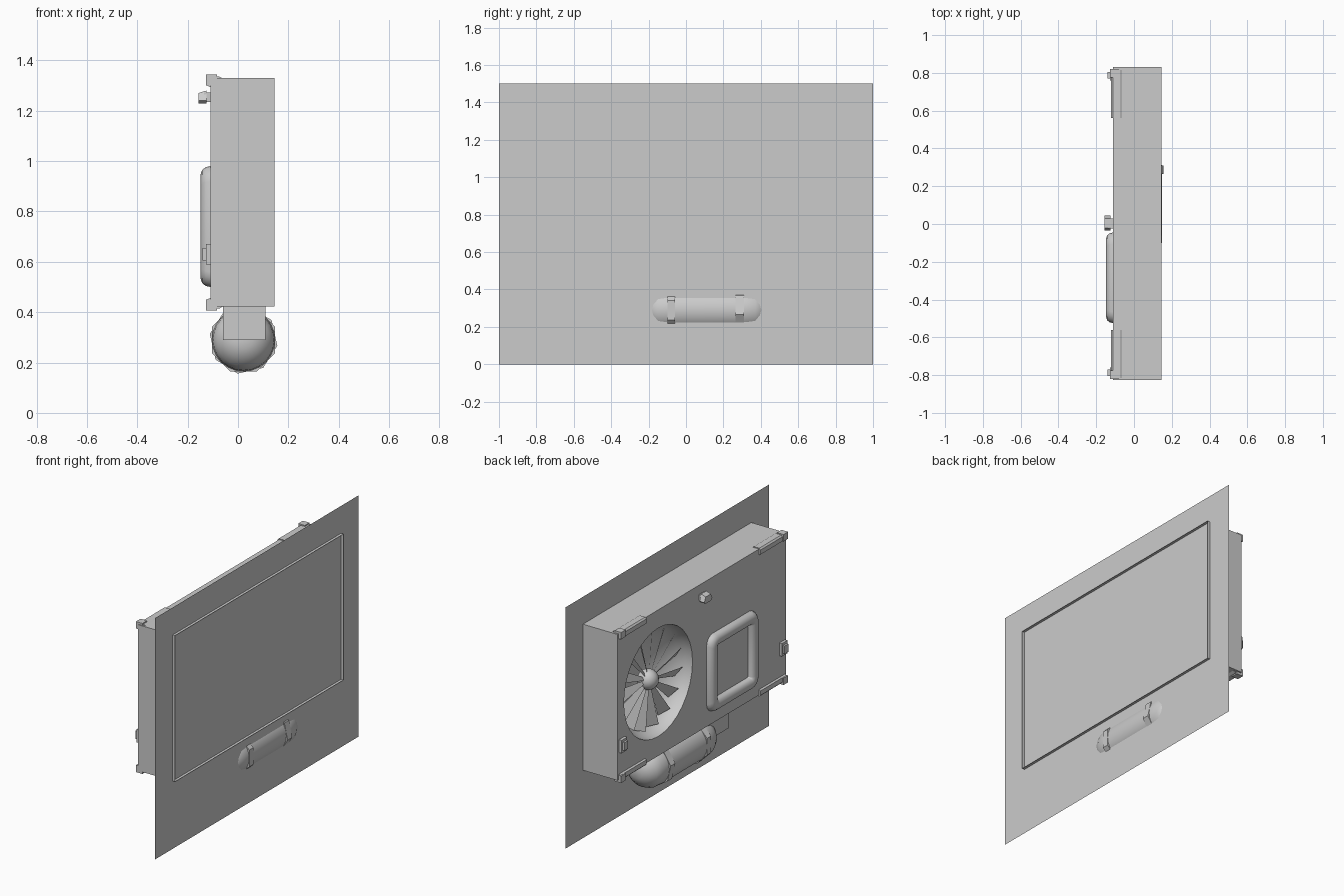
import bpy, bmesh
from math import sin, cos, pi, radians

cube = bpy.data.objects.get("Cube")
if cube:
    bpy.data.objects.remove(cube, do_unlink=True)

grey = bpy.data.materials.new("plain_grey")
grey.use_nodes = True
grey.diffuse_color = (0.6, 0.6, 0.6, 1)
grey.node_tree.nodes["Principled BSDF"].inputs["Base Color"].default_value = (0.6, 0.6, 0.6, 1)

WALL_X = 0.128      # wall sheet
BACK_X = -0.11      # back of the housing
MID_Z = 0.875       # housing centre height
FAN_Y, FAN_Z, FAN_R = 0.43, 0.88, 0.337


def finish(name, bm, smooth=False, recalc=True):
    if recalc:
        bmesh.ops.recalc_face_normals(bm, faces=bm.faces)
    mesh = bpy.data.meshes.new(name)
    bm.to_mesh(mesh)
    bm.free()
    mesh.materials.append(grey)
    obj = bpy.data.objects.new(name, mesh)
    bpy.context.collection.objects.link(obj)
    if smooth:
        bpy.ops.object.select_all(action='DESELECT')
        bpy.context.view_layer.objects.active = obj
        obj.select_set(True)
        bpy.ops.object.shade_smooth_by_angle(angle=radians(35))
    return obj


def loft(bm, rings):
    """Skin closed rings of equal point count."""
    rows = [[bm.verts.new(p) for p in ring] for ring in rings]
    for a, b in zip(rows, rows[1:]):
        for i in range(len(a)):
            j = (i + 1) % len(a)
            bm.faces.new((a[i], a[j], b[j], b[i]))
    return rows


def ring_y(y, r, n, turn=0.0, cx=0.022, cz=0.29):
    return [(cx + r * cos(2 * pi * i / n + turn), y, cz + r * sin(2 * pi * i / n + turn))
            for i in range(n)]


def ring_x(x, r, n, y=FAN_Y, z=FAN_Z):
    return [(x, y + r * cos(2 * pi * i / n), z + r * sin(2 * pi * i / n)) for i in range(n)]


def block(bm, x, y, z):
    """Box from (min, max) pairs."""
    rows = loft(bm, [[(px, y[0], z[0]), (px, y[1], z[0]), (px, y[1], z[1]), (px, y[0], z[1])]
                     for px in x])
    for row in rows:
        bm.faces.new(row)


# Wall sheet
bm = bmesh.new()
bm.faces.new([bm.verts.new((WALL_X, y, z)) for y, z in ((-1, 0), (1, 0), (1, 1.5), (-1, 1.5))])
finish("wall_sheet", bm, recalc=False)

# Open housing shell whose rim pokes through the wall, with a round fan hole in its back
bm = bmesh.new()
rows = loft(bm, [[(x, y, z) for y, z in ((-.825, .422), (.83, .422), (.83, 1.33), (-.825, 1.33))]
                 for x in (0.145, BACK_X)])
hole = [bm.verts.new(p) for p in ring_x(BACK_X, FAN_R, 32)]
edges = [bm.edges.new((hole[i], hole[(i + 1) % 32])) for i in range(32)]
edges += [bm.edges.get((rows[1][i], rows[1][(i + 1) % 4])) for i in range(4)]
bmesh.ops.triangle_fill(bm, edges=edges, use_beauty=True)
finish("housing", bm)

# Fan bowl
bm = bmesh.new()
steps = [radians(a) for a in range(0, 90, 12)]
rows = loft(bm, [ring_x(BACK_X + 0.2 * sin(a), FAN_R * cos(a), 32) for a in steps])
bm.faces.new(rows[-1])
finish("fan_bowl", bm, smooth=True)

# Fan hub
bm = bmesh.new()
bmesh.ops.create_uvsphere(bm, u_segments=16, v_segments=10, radius=0.062)
bmesh.ops.translate(bm, verts=bm.verts, vec=(BACK_X + 0.07, FAN_Y, FAN_Z))
finish("fan_hub", bm, smooth=True)

# Pitched fan blades, widening outwards
bm = bmesh.new()
BLADES = 15
pitch = radians(35)
for k in range(BLADES):
    a = 2 * pi * k / BLADES
    corners = []
    for r, half in ((0.05, -0.01), (0.3, -0.04), (0.3, 0.04), (0.05, 0.01)):
        side, depth = half * cos(pitch), half * sin(pitch)
        corners.append(bm.verts.new((BACK_X + 0.065 + depth,
                                     FAN_Y + r * cos(a) - side * sin(a),
                                     FAN_Z + r * sin(a) + side * cos(a))))
    bm.faces.new(corners)
finish("fan_blades", bm, recalc=False)


# Raised rounded window frame
def rounded_square(half, r, x, n=5):
    pts = []
    for q, (sy, sz) in enumerate(((1, 1), (-1, 1), (-1, -1), (1, -1))):
        for i in range(n):
            a = pi / 2 * (q + i / (n - 1))
            pts.append((x, -0.285 + sy * (half - r) + r * cos(a),
                        0.74 + sz * (half - r) + r * sin(a)))
    return pts


bm = bmesh.new()
loft(bm, [rounded_square(*p) for p in (
    (.24, .06, BACK_X), (.236, .06, -.128), (.225, .055, -.142), (.208, .045, -.148),
    (.19, .03, -.147), (.175, .015, -.14), (.166, .006, -.128), (.165, .005, BACK_X))])
finish("window_frame", bm, smooth=True)

# Latch knob above the fan
bm = bmesh.new()
block(bm, (-.135, BACK_X), (-.025, .03), (1.235, 1.272))
rows = loft(bm, [[(x, y, z) for y, z in ((-.035, 1.24), (-.02, 1.228), (.03, 1.228),
                                        (.045, 1.24), (.03, 1.28 + d), (-.02, 1.28 + d))]
                 for x, d in ((-.157, -.01), (-.125, 0))])
for row in rows:
    bm.faces.new(row)
finish("latch_knob", bm)

# Corner clips wrapped over the top and bottom edges
PROFILE = ((-.06, .453), (-.075, .461), (-.112, .461), (-.121, .452),
           (-.121, .424), (-.108, .418), (-.106, .453))
for sy, side in ((1, "left"), (-1, "right")):
    for sz, level in ((1, "upper"), (-1, "lower")):
        bm = bmesh.new()
        rows = loft(bm, [[(x, sy * y, MID_Z + sz * z) for x, z in PROFILE] for y in (.56, .815)])
        for row in rows:
            bm.faces.new(row)
        block(bm, (-.128, -.083), sorted((sy * .775, sy * .82)),
              sorted((MID_Z + sz * .425, MID_Z + sz * .468)))
        finish(f"{level}_{side}_clip", bm)

    # Small side catches
    bm = bmesh.new()
    block(bm, (-.128, BACK_X), sorted((sy * .76, sy * .815)), (.59, .67))
    block(bm, (-.14, BACK_X), sorted((sy * .77, sy * .805)), (.605, .655))
    finish(f"{side}_catch", bm)

# Tank with rounded ends
bm = bmesh.new()
rows = loft(bm, [ring_y(y, r, 24) for y, r in (
    (-.235, .035), (-.215, .075), (-.185, .105), (-.15, .121), (-.1, .125),
    (.31, .125), (.37, .121), (.405, .105), (.435, .075), (.455, .035))])
bm.faces.new(rows[0])
bm.faces.new(rows[-1])
finish("tank", bm, smooth=True)

# Eight-sided straps round the tank
for name, y0, y1, turn in (("right_strap", -.1, -.06, 22.5), ("left_strap", .265, .31, -10)):
    bm = bmesh.new()
    rows = loft(bm, [ring_y(y, .136, 8, radians(turn)) for y in (y0, y1)])
    for row in rows:
        bm.faces.new(row)
    finish(name, bm)

# Hanger block joining tank and housing
bm = bmesh.new()
block(bm, (-.06, .11), (-.33, -.12), (.29, .422))
finish("hanger_block", bm)
